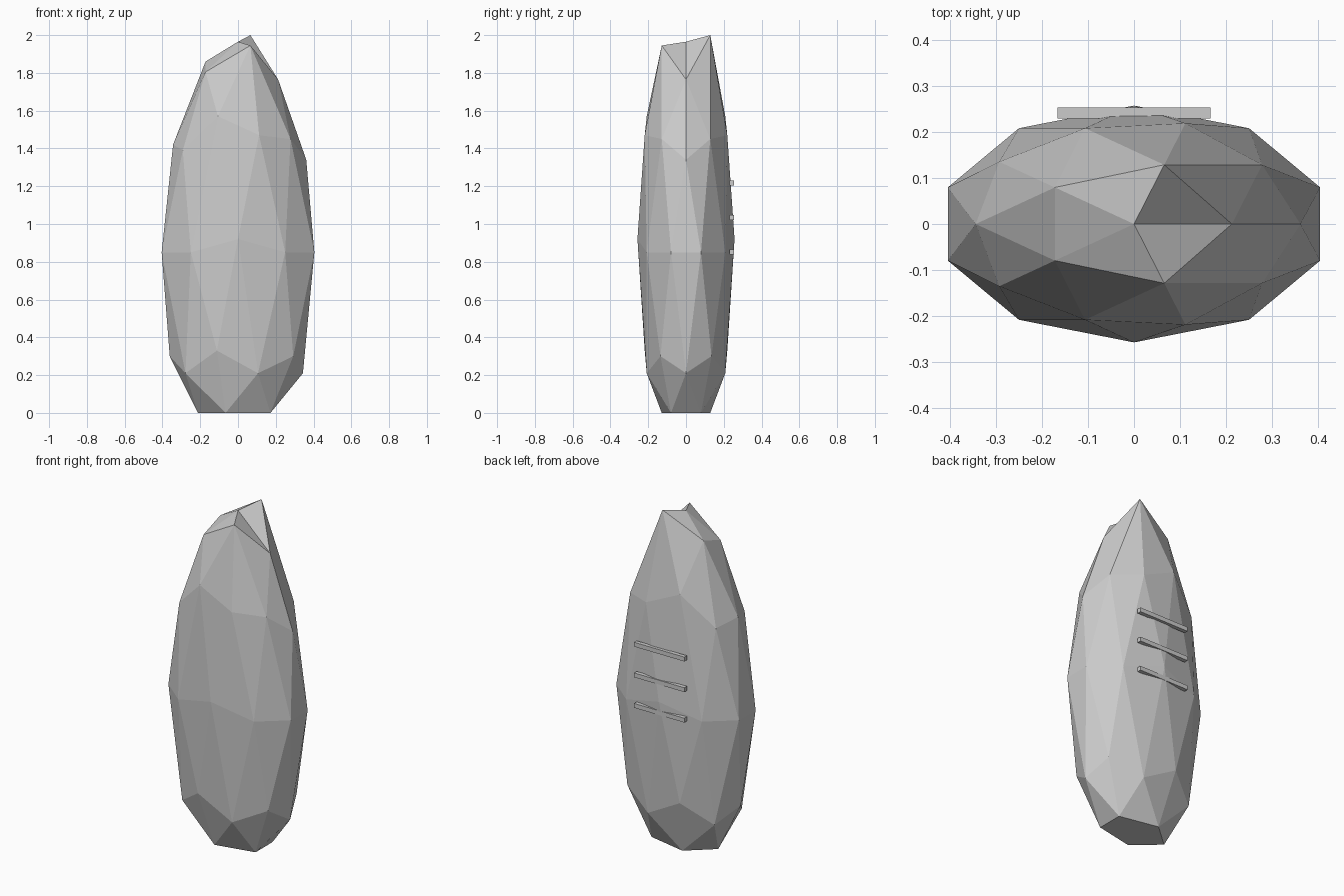
import bpy, bmesh
from mathutils import Vector

if "Cube" in bpy.data.objects:
    bpy.data.objects.remove(bpy.data.objects["Cube"])

# Stone body: faceted icosphere stretched into a tall slab, base cut flat
bm = bmesh.new()
bmesh.ops.create_icosphere(bm, subdivisions=2, radius=1)

# Hewn heights: (x, |y|, z on the unit sphere) -> height
mirrored = [
    ((0.28, 0.85, 0.45), 1.47), ((-0.72, 0.53, 0.45), 1.39), ((0.89, 0, 0.45), 1.34),
    ((0.69, 0.5, 0.53), 1.45), ((-0.26, 0.81, 0.53), 1.57), ((-0.85, 0, 0.53), 1.42),
    ((0, 1, 0), 0.92), ((0.53, 0, 0.85), 1.765), ((0, 0, 1), 1.965),
    ((-0.28, 0.85, -0.45), 0.33),
]
# Uneven broken crown: separate front and back corners
crown = [
    ((0.16, -0.5, 0.85), 1.945), ((0.16, 0.5, 0.85), 2.0),
    ((-0.43, -0.31, 0.85), 1.805), ((-0.43, 0.31, 0.85), 1.86),
]


def height(p):
    folded = Vector((p.x, abs(p.y), p.z))
    for key, h in crown:
        if (p - Vector(key)).length < 0.08:
            return h
    for key, h in mirrored:
        if (folded - Vector(key)).length < 0.08:
            return h
    if p.z < -0.8:
        return 0.0
    if p.z < -0.49:
        return 0.21
    return 0.85 + 1.23 * p.z


for v in bm.verts:
    p = v.co.copy()
    width = 0.425 if abs(p.z) < 0.1 else 0.404
    v.co = (p.x * width, p.y * 0.257, height(p))

mesh = bpy.data.meshes.new("standing_stone")
bm.to_mesh(mesh)
bm.free()
bpy.context.collection.objects.link(bpy.data.objects.new("standing_stone", mesh))

# Three thin bars across the back
for i, z in enumerate((0.852, 1.034, 1.217)):
    bpy.ops.mesh.primitive_cube_add(size=1, location=(0, 0.241, z))
    bar = bpy.context.object
    bar.name = f"carved_bar_{i + 1}"
    bar.scale = (0.333, 0.024, 0.026)
